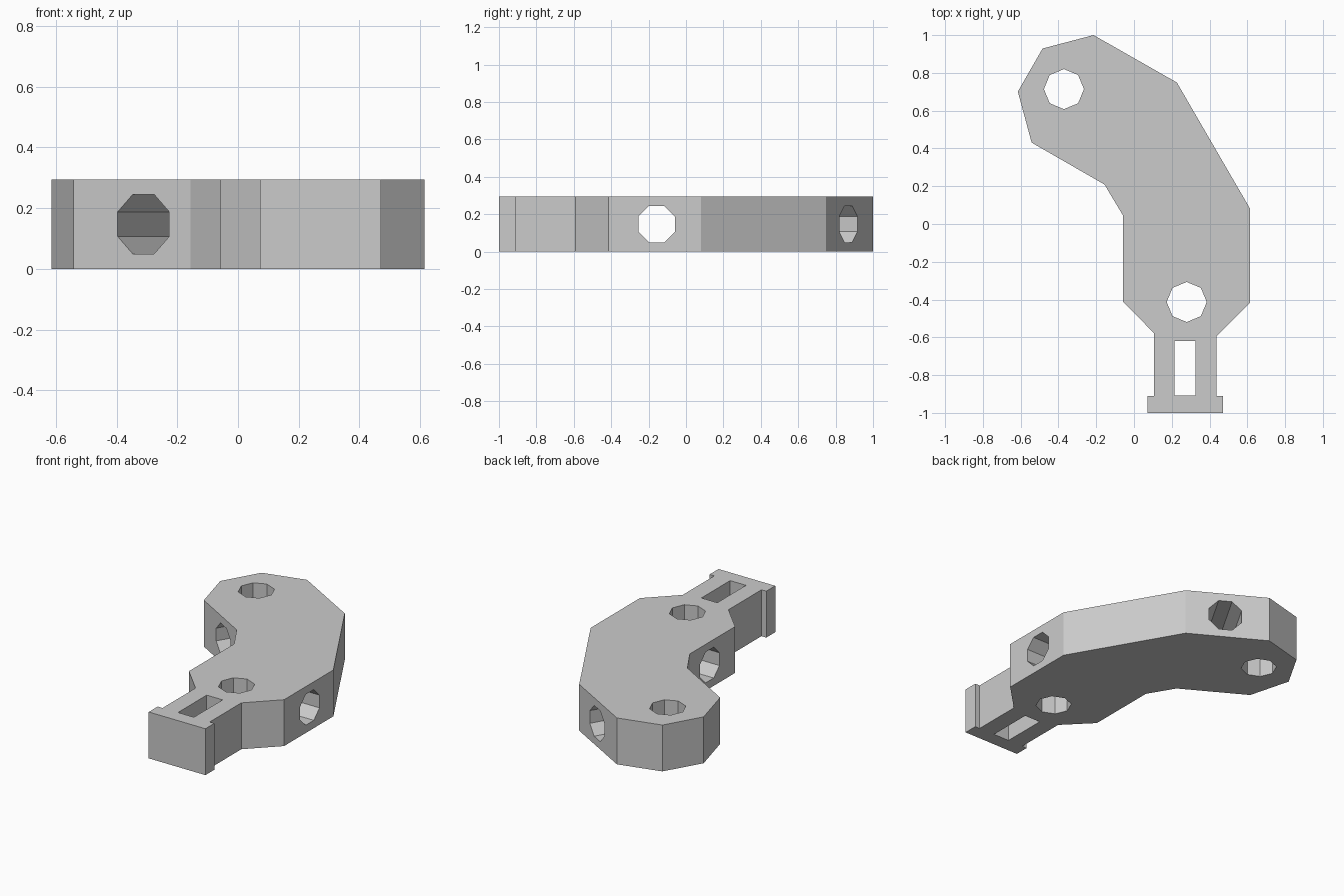
import bpy, bmesh
from math import radians, cos, pi
from mathutils import Matrix, Vector

if "Cube" in bpy.data.objects:
    bpy.data.objects.remove(bpy.data.objects["Cube"], do_unlink=True)

HEIGHT = 0.295
MID = HEIGHT / 2
HOLE_R = 0.106

grey = bpy.data.materials.new("plain_grey")
grey.use_nodes = True
colour = (0.6, 0.6, 0.6, 1)
grey.diffuse_color = colour
grey.node_tree.nodes["Principled BSDF"].inputs["Base Color"].default_value = colour


def make_object(name, bm):
    bmesh.ops.recalc_face_normals(bm, faces=bm.faces)
    mesh = bpy.data.meshes.new(name)
    bm.to_mesh(mesh)
    bm.free()
    mesh.materials.append(grey)
    obj = bpy.data.objects.new(name, mesh)
    bpy.context.collection.objects.link(obj)
    return obj


def extrude_profile(name, points, z0, z1):
    bm = bmesh.new()
    face = bm.faces.new([bm.verts.new((x, y, z0)) for x, y in points])
    moved = bmesh.ops.extrude_face_region(bm, geom=[face])["geom"]
    bmesh.ops.translate(bm, vec=(0, 0, z1 - z0),
                        verts=[v for v in moved if isinstance(v, bmesh.types.BMVert)])
    # the starting face stays as the base cap
    return make_object(name, bm)


def octagon_cutter(name, centre, rotation):
    bm = bmesh.new()
    bmesh.ops.create_cone(bm, cap_ends=True, segments=8, radius1=HOLE_R,
                          radius2=HOLE_R, depth=1,
                          matrix=Matrix.Translation(Vector(centre)) @ rotation)
    return make_object(name, bm)


def sideways(turn):
    # horizontal bore with flats on top and bottom
    return (Matrix.Rotation(radians(turn), 4, 'Z') @ Matrix.Rotation(pi / 2, 4, 'X')
            @ Matrix.Rotation(pi / 8, 4, 'Z'))


# Bent arm with neck and flanged end
outline = [
    (-0.214, 1.0), (-0.484, 0.929), (-0.615, 0.701), (-0.542, 0.431),
    (-0.156, 0.209), (-0.057, 0.043), (-0.057, -0.412), (0.106, -0.578),
    (0.106, -0.91), (0.072, -0.91), (0.072, -1.0), (0.471, -1.0),
    (0.471, -0.91), (0.438, -0.91), (0.438, -0.592), (0.615, -0.415),
    (0.615, 0.08), (0.227, 0.749),
]
arm = extrude_profile("bent_arm", outline, 0, HEIGHT)

# Vertical bores, crosswise bores and the slot in the neck
upright = Matrix.Identity(4)
cutters = [
    octagon_cutter("front_bore", (0.279, -0.413, MID), upright),
    octagon_cutter("back_bore", (-0.371, 0.714, MID), upright),
    octagon_cutter("straight_cross_bore", (0.279, -0.157, MID), sideways(-90)),
    octagon_cutter("angled_cross_bore", (-0.142, 0.592, MID), sideways(-30)),
    extrude_profile("neck_slot", [(0.214, -0.909), (0.326, -0.909),
                                  (0.326, -0.62), (0.214, -0.62)], -0.2, 0.5),
]
for cutter in cutters:
    cutter.hide_render = True
    cutter.hide_set(True)
    cut = arm.modifiers.new(cutter.name, 'BOOLEAN')
    cut.operation = 'DIFFERENCE'
    cut.solver = 'EXACT'
    cut.object = cutter

# Bake the cuts and drop the cutters
bpy.context.view_layer.update()
baked = bpy.data.meshes.new_from_object(
    arm.evaluated_get(bpy.context.evaluated_depsgraph_get()))
arm.modifiers.clear()
arm.data = baked
baked.materials.clear()
baked.materials.append(grey)
for poly in baked.polygons:
    poly.material_index = 0
    poly.use_smooth = False
for cutter in cutters:
    bpy.data.objects.remove(cutter, do_unlink=True)
